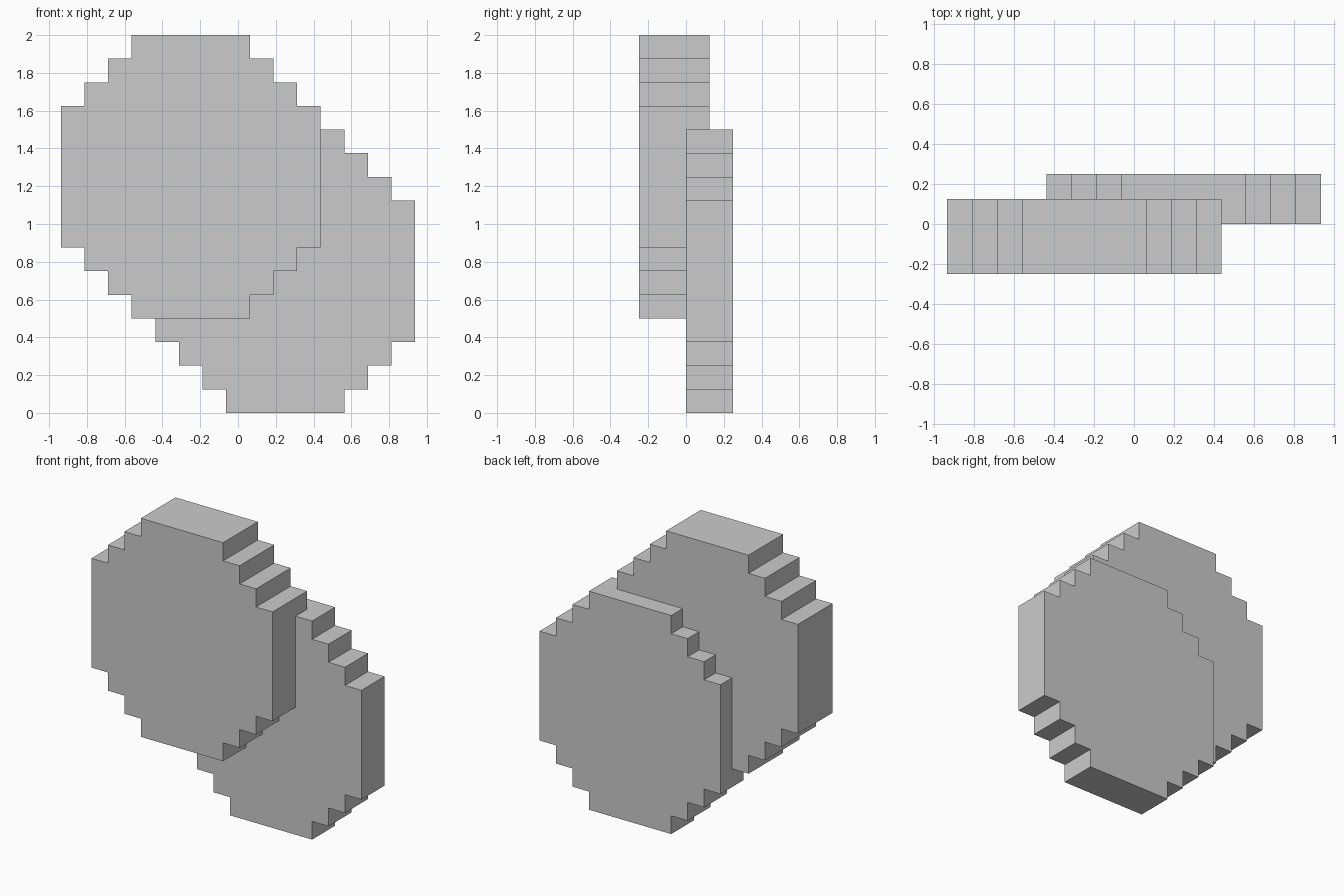
import bpy
import bmesh

if "Cube" in bpy.data.objects:
    bpy.data.objects.remove(bpy.data.objects["Cube"])

STEP = 0.125


def stepped_disc(name, cx, cz, y_front, y_back):
    """Octagonal disc with a pixel-stepped rim, extruded along y."""
    # upper right quarter of the outline, as stair steps
    quarter = [(0.6875, 0.375)]
    for i in range(3):
        x, z = quarter[-1]
        quarter += [(x - STEP, z), (x - STEP, z + STEP)]
    # mirror into the full outline
    upper = quarter + [(-x, z) for x, z in reversed(quarter)]
    outline = upper + [(x, -z) for x, z in reversed(upper)]

    bm = bmesh.new()
    face = bm.faces.new([bm.verts.new((cx + x, y_front, cz + z)) for x, z in outline])
    ext = bmesh.ops.extrude_face_region(bm, geom=[face], use_keep_orig=True)
    verts = [g for g in ext["geom"] if isinstance(g, bmesh.types.BMVert)]
    bmesh.ops.translate(bm, verts=verts, vec=(0, y_back - y_front, 0))
    bmesh.ops.recalc_face_normals(bm, faces=bm.faces)
    mesh = bpy.data.meshes.new(name)
    bm.to_mesh(mesh)
    bm.free()
    obj = bpy.data.objects.new(name, mesh)
    bpy.context.collection.objects.link(obj)
    return obj


# thick upper disc in front, thinner lower disc behind, slightly sunk together
stepped_disc("front_disc", -0.25, 1.25, -0.25, 0.125)
stepped_disc("rear_disc", 0.25, 0.75, 0.0, 0.25)
